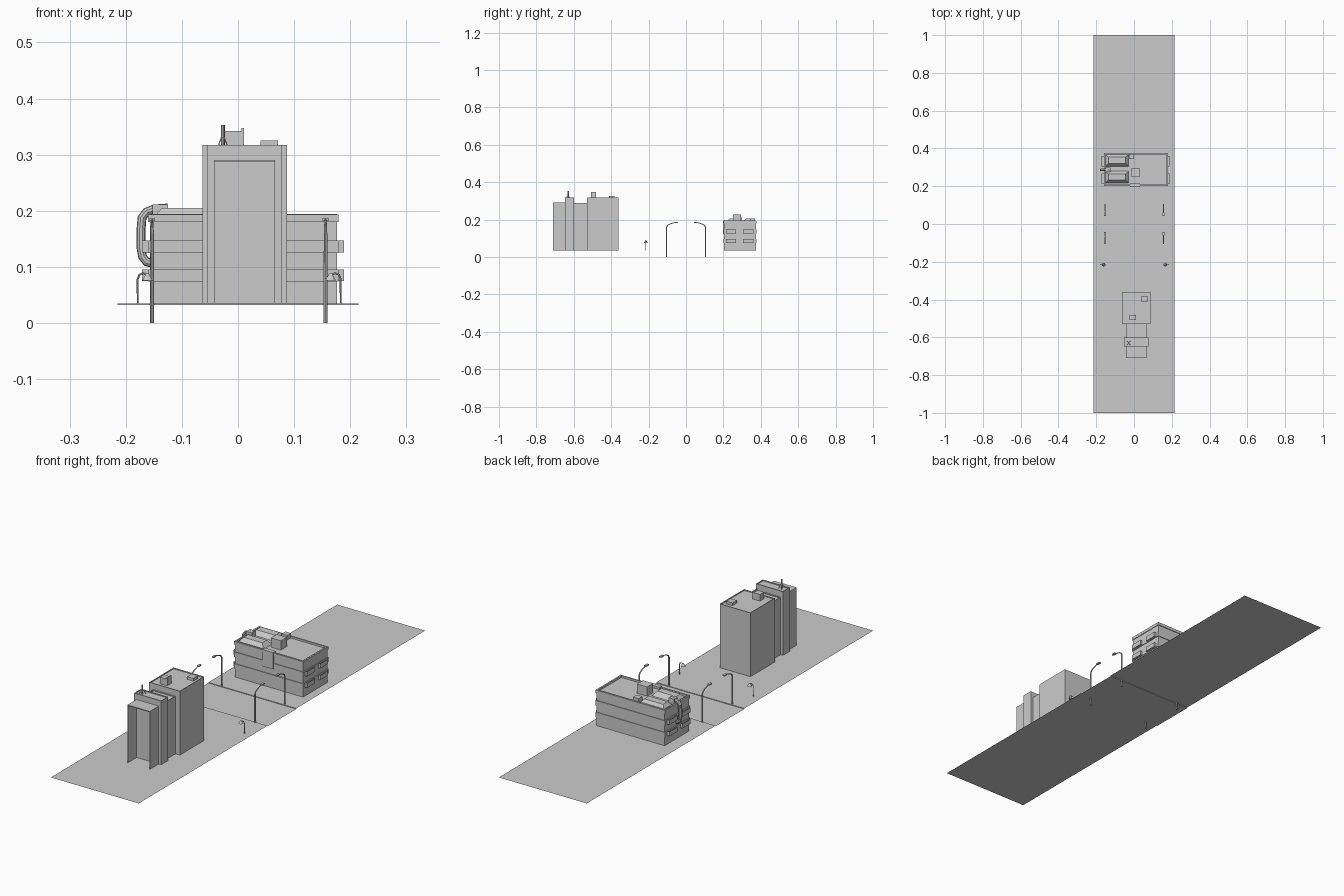
import bpy, bmesh, math
from mathutils import Vector

if "Cube" in bpy.data.objects:
    bpy.data.objects.remove(bpy.data.objects["Cube"])


def finish(name, bm):
    bmesh.ops.recalc_face_normals(bm, faces=bm.faces)
    me = bpy.data.meshes.new(name)
    bm.to_mesh(me)
    bm.free()
    ob = bpy.data.objects.new(name, me)
    bpy.context.collection.objects.link(ob)
    return ob


def box(name, x, y, z, rim=0.0, depth=0.004, taper=0.0):
    """Box from (min, max) ranges; rim sinks the roof behind a parapet, taper narrows the top."""
    bm = bmesh.new()
    bmesh.ops.create_cube(bm, size=1)
    for v in bm.verts:
        t = taper if v.co.z > 0 else 0
        s = [1 if c > 0 else -1 for c in v.co]
        v.co = ((x[s[0] > 0]) - s[0] * t, (y[s[1] > 0]) - s[1] * t, z[s[2] > 0])
    if rim:
        top = max(bm.faces, key=lambda f: f.calc_center_median().z)
        bmesh.ops.inset_region(bm, faces=[top], thickness=rim)
        new = bmesh.ops.extrude_face_region(bm, geom=[top])
        bmesh.ops.translate(bm, vec=(0, 0, -depth),
                            verts=[g for g in new["geom"] if isinstance(g, bmesh.types.BMVert)])
        if top.is_valid:
            bmesh.ops.delete(bm, geom=[top], context='FACES')
    return finish(name, bm)


def plane(name, x, y, z):
    bm = bmesh.new()
    bm.faces.new([bm.verts.new((a, b, z)) for a, b in
                  ((x[0], y[0]), (x[1], y[0]), (x[1], y[1]), (x[0], y[1]))])
    return finish(name, bm)


def tube(name, pts, r, sides=8, end_r=None):
    """Swept tube through points, optionally thinning towards the end."""
    bm = bmesh.new()
    P = [Vector(p) for p in pts]
    rings = []
    for i, p in enumerate(P):
        d = (P[min(i + 1, len(P) - 1)] - P[max(i - 1, 0)]).normalized()
        ref = Vector((1, 0, 0)) if abs(d.x) < 0.7 and abs(d.y) > 0.01 or abs(d.x) < 0.01 else Vector((0, 1, 0))
        u = d.cross(ref).normalized()
        w = d.cross(u)
        k = r if end_r is None else r + (end_r - r) * i / (len(P) - 1)
        rings.append([bm.verts.new(p + k * (u * math.cos(a) + w * math.sin(a)))
                      for a in (math.tau * j / sides for j in range(sides))])
    for a, b in zip(rings, rings[1:]):
        for j in range(sides):
            n = (j + 1) % sides
            bm.faces.new((a[j], a[n], b[n], b[j]))
    bm.faces.new(rings[0])
    bm.faces.new(rings[-1])
    return finish(name, bm)


G = 0.035
ROAD = 0.032

# Pavements, sunken road and its curbs
plane("road", (-0.215, 0.215), (-0.1, 0.1), ROAD)
for s, side in ((-1, "front"), (1, "rear")):
    plane(side + "_pavement", (-0.215, 0.215), sorted((s * 0.1, s * 1.0)), G)
    bm = bmesh.new()
    bm.faces.new([bm.verts.new((x, s * 0.1, z)) for x, z in
                  ((-0.215, ROAD), (0.215, ROAD), (0.215, G), (-0.215, G))])
    finish(side + "_curb", bm)

# Tower: stepped blocks
box("tower_main", (-0.063, 0.087), (-0.53, -0.36), (G, 0.317), 0.004)
box("tower_link", (-0.043, 0.066), (-0.6, -0.53), (G, 0.29), 0.004)
box("tower_middle", (-0.054, 0.078), (-0.648, -0.6), (G, 0.317), 0.004)
# Front annex, open towards the front
box("annex_roof", (-0.043, 0.066), (-0.71, -0.648), (0.287, 0.291))
for x, side in ((-0.043, "left"), (0.065, "right")):
    box("annex_wall_" + side, (x, x + 0.001), (-0.71, -0.648), (G, 0.287))

# Tower roof equipment
box("lift_housing", (-0.025, 0.011), (-0.509, -0.481), (0.312, 0.342))
box("lift_vent", (0.006, 0.011), (-0.509, -0.481), (0.342, 0.348))
box("roof_hatch", (0.04, 0.071), (-0.413, -0.382), (0.312, 0.325))
tube("antenna_mast", [(-0.027, -0.63, 0.313), (-0.027, -0.63, 0.353)], 0.0035)
for i, (dx, dy) in enumerate(((-1, -1), (1, -1), (1, 1), (-1, 1))):
    tube(f"antenna_leg_{i}", [(-0.027 + dx * 0.009, -0.63 + dy * 0.011, 0.313),
                              (-0.027, -0.63, 0.338)], 0.001, 5)

# Low building: body, floor ledges and cornice
BX, BY = (-0.157, 0.176), (0.203, 0.373)
box("low_building_body", BX, BY, (G, 0.194), 0.007, 0.008)
for i, z in enumerate(((0.074, 0.095), (0.125, 0.147), (0.18, 0.193))):
    bm = bmesh.new()
    loops = []
    for o, h in ((0, z[0]), (0.003, z[0]), (0.003, z[1]), (0, z[1])):
        loops.append([bm.verts.new((a, b, h)) for a, b in
                      ((BX[0] - o, BY[0] - o), (BX[1] + o, BY[0] - o),
                       (BX[1] + o, BY[1] + o), (BX[0] - o, BY[1] + o))])
    for a, b in zip(loops, loops[1:]):
        for j in range(4):
            n = (j + 1) % 4
            bm.faces.new((a[j], a[n], b[n], b[j]))
    finish(f"floor_band_{i}", bm)

# Balconies on both ends
for sx in ((0.17, 0.189), (-0.171, -0.15)):
    for y in ((0.213, 0.268), (0.305, 0.36)):
        for z in ((0.075, 0.095), (0.126, 0.147)):
            box("balcony", sx, y, z, 0.002, 0.014)

# Low building roof and front shaft
box("stair_housing", (-0.016, 0.033), (0.252, 0.294), (0.184, 0.227))
box("front_shaft", (-0.02, 0.033), (0.197, 0.215), (0.122, 0.196))
box("corner_vent", (-0.027, 0.0), (0.343, 0.37), (0.184, 0.207))
for y in ((0.217, 0.28), (0.305, 0.37)):
    box("skylight", (-0.152, -0.028), y, (0.186, 0.205), taper=0.016)

# Large duct wrapping over the left wall
duct = [(-0.125, 0.205), (-0.15, 0.203), (-0.163, 0.198), (-0.171, 0.188), (-0.173, 0.165),
        (-0.173, 0.135), (-0.17, 0.118), (-0.163, 0.109), (-0.15, 0.106)]
tube("wall_duct", [(x, 0.287, z) for x, z in duct], 0.008, 10)
box("duct_intake", (-0.152, -0.125), (0.275, 0.3), (0.186, 0.211))

# Street lamps along the road
arm = [(0.104, 0.0), (0.104, 0.16), (0.1, 0.169), (0.088, 0.176), (0.07, 0.182), (0.05, 0.186)]
for x in (-0.153, 0.156):
    for s in (-1, 1):
        tube("street_lamp_pole", [(x, s * y, z) for y, z in arm], 0.0035, 8, 0.0015)
        box("street_lamp_head", (x - 0.005, x + 0.005), sorted((s * 0.043, s * 0.062)), (0.182, 0.187))

# Small curved path lamps
curve = [(0.183, G), (0.183, 0.078), (0.18, 0.086), (0.173, 0.089), (0.167, 0.086)]
for s in (-1, 1):
    s_x = 0.977 if s < 0 else 1
    tube("path_lamp_pole", [(s * x * s_x, -0.215, z) for x, z in curve], 0.0018, 6)
    bm = bmesh.new()
    bmesh.ops.create_cone(bm, segments=10, cap_ends=True, radius1=0.01, radius2=0.003, depth=0.012)
    bmesh.ops.translate(bm, vec=(s * 0.165 * s_x, -0.215, 0.082), verts=bm.verts)
    finish("path_lamp_shade", bm)
